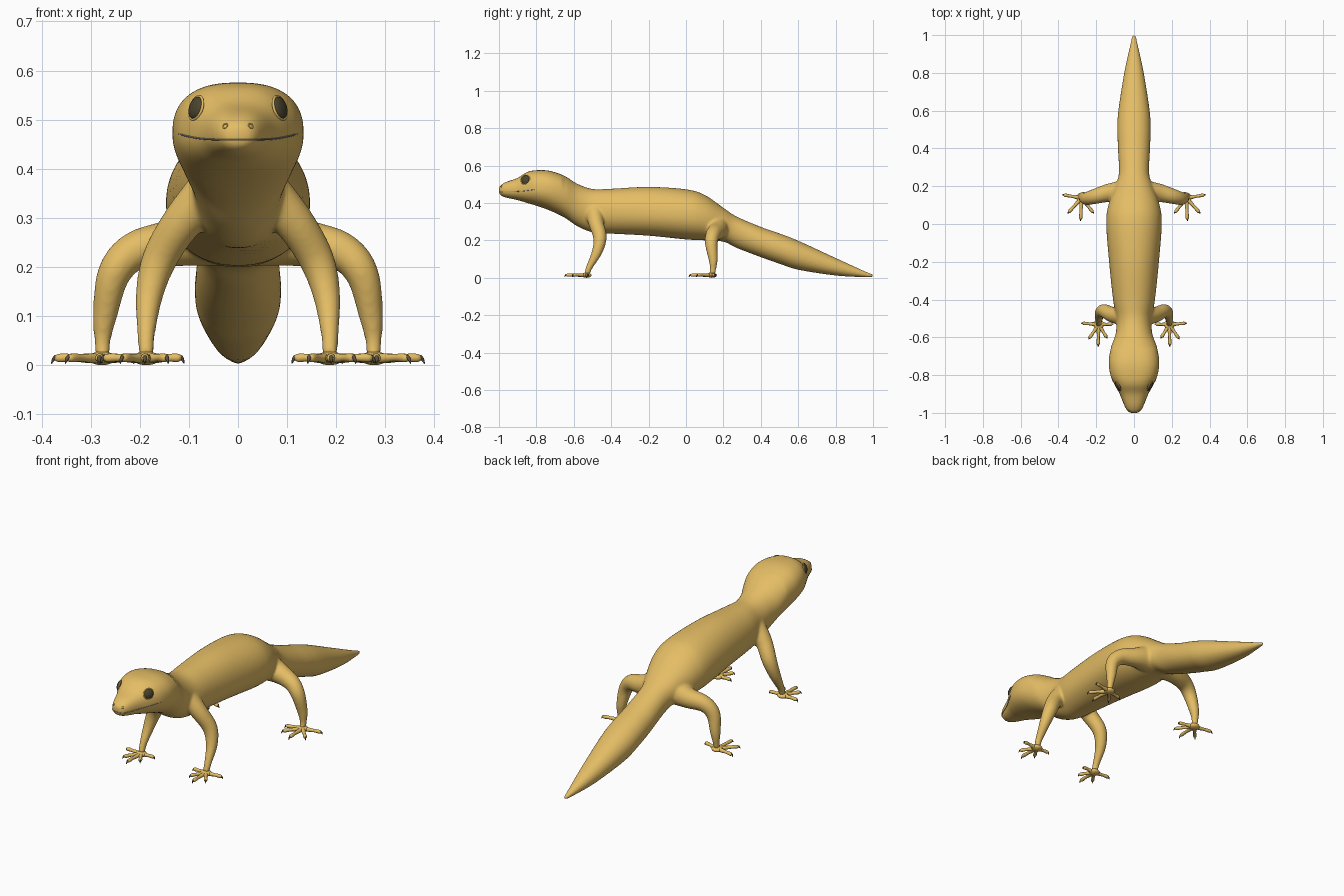
import bpy, bmesh, math
from mathutils import Vector, Matrix
from mathutils.bvhtree import BVHTree

if "Cube" in bpy.data.objects:
    bpy.data.objects.remove(bpy.data.objects["Cube"])


def material(name, rgb):
    m = bpy.data.materials.new(name)
    m.diffuse_color = (*rgb, 1)
    m.use_nodes = True
    m.node_tree.nodes["Principled BSDF"].inputs["Base Color"].default_value = m.diffuse_color
    return m


SKIN = material("tan skin", (0.78, 0.51, 0.13))
EYE = material("dark eye", (0.07, 0.06, 0.028))
LIP = material("grey mouth", (0.3, 0.29, 0.31))
CLAW = material("dark claw", (0.1, 0.085, 0.05))


def smooth_path(pts, n):
    """Catmull-Rom interpolation of tuples of any length."""
    v = [Vector(p) for p in pts]
    v = [v[0] * 2 - v[1]] + v + [v[-1] * 2 - v[-2]]
    out = []
    for i in range(1, len(v) - 2):
        a, b, c, d = v[i - 1:i + 3]
        for k in range(n):
            t = k / n
            out.append(0.5 * (2 * b + (c - a) * t + (2 * a - 5 * b + 4 * c - d) * t * t
                              + (3 * b - a - 3 * c + d) * t ** 3))
    return out + [v[-2]]


def skin_rings(bm, rings):
    """Join rings of points into a closed skin."""
    rows = [[bm.verts.new(p) for p in r] for r in rings]
    n = len(rows[0])
    for a, b in zip(rows, rows[1:]):
        for i in range(n):
            bm.faces.new((a[i], a[(i + 1) % n], b[(i + 1) % n], b[i]))
    bm.faces.new(rows[0][::-1])
    bm.faces.new(rows[-1])


def tube(bm, pts, ref, n=4, sides=16):
    """Round tube along (x, y, z, radius) points."""
    p = smooth_path(pts, n)
    pos, rad = [q.to_3d() for q in p], [q[3] for q in p]
    rings = []
    for i, c in enumerate(pos):
        t = (pos[min(i + 1, len(pos) - 1)] - pos[max(i - 1, 0)]).normalized()
        u = Vector(ref).cross(t).normalized()
        w = t.cross(u)
        rings.append([c + rad[i] * (u * math.cos(a) + w * math.sin(a))
                      for a in (2 * math.pi * k / sides for k in range(sides))])
    skin_rings(bm, rings)


def finish(bm, name, mat):
    bmesh.ops.recalc_face_normals(bm, faces=bm.faces[:])
    me = bpy.data.meshes.new(name)
    bm.to_mesh(me)
    bm.free()
    me.materials.append(mat)
    me.polygons.foreach_set("use_smooth", [True] * len(me.polygons))
    ob = bpy.data.objects.new(name, me)
    bpy.context.collection.objects.link(ob)
    return ob


# Body stations: y, widest height, half width, top, bottom
BODY = [(-1.0, .467, .014, .482, .453), (-.99, .467, .034, .496, .44),
        (-.96, .467, .051, .513, .428), (-.9, .468, .075, .534, .415),
        (-.85, .47, .102, .565, .4), (-.8, .475, .125, .575, .385),
        (-.73, .47, .134, .572, .36), (-.65, .45, .121, .545, .322),
        (-.58, .4, .097, .502, .275), (-.5, .36, .094, .475, .243),
        (-.4, .35, .111, .476, .236), (-.2, .34, .132, .486, .225),
        (0, .33, .147, .473, .205), (.1, .315, .136, .443, .2),
        (.2, .285, .1, .374, .193), (.27, .25, .08, .328, .16),
        (.4, .19, .085, .272, .11), (.5, .155, .088, .237, .075),
        (.6, .12, .083, .198, .043), (.8, .057, .052, .106, .012),
        (.95, .02, .02, .038, .003), (1.0, .011, .009, .019, .002)]
FRONT_LEG = [(.06, -.49, .35, .05), (.115, -.48, .29, .041), (.16, -.46, .215, .036),
             (.181, -.475, .14, .028), (.187, -.515, .06, .018), (.187, -.53, .02, .016)]
HIND_LEG = [(.05, .165, .27, .07), (.13, .165, .25, .05), (.21, .145, .232, .04),
            (.253, .135, .185, .034), (.271, .145, .1, .025), (.276, .145, .05, .017),
            (.276, .14, .02, .016)]

# Body and legs, fused into one smooth skin
bm = bmesh.new()
rings = []
for y, zm, w, top, bot in smooth_path(BODY, 6):
    e = 2 / (2.5 if y < -.65 else 2.1)
    ring = []
    for k in range(48):
        c, s = math.cos(k * math.pi / 24), math.sin(k * math.pi / 24)
        p = e if s > 0 else 2 / 2.1
        h = top - zm if s > 0 else zm - bot
        ring.append((w * math.copysign(abs(c) ** p, c), y,
                     zm + h * math.copysign(abs(s) ** p, s)))
    rings.append(ring)
skin_rings(bm, rings)
for side in (-1, 1):
    for leg in (FRONT_LEG, HIND_LEG):
        tube(bm, [(side * x, y, z, r) for x, y, z, r in leg], (0, 1, 0), 6, 20)
rough = finish(bm, "rough_body", SKIN)
rm = rough.modifiers.new("fuse", 'REMESH')
rm.mode, rm.voxel_size, rm.use_smooth_shade = 'VOXEL', 0.006, True
sm = rough.modifiers.new("soften", 'SMOOTH')
sm.factor, sm.iterations = 0.5, 10
dg = bpy.context.evaluated_depsgraph_get()
mesh = bpy.data.meshes.new_from_object(rough.evaluated_get(dg))
bpy.data.objects.remove(rough)
if not mesh.materials:
    mesh.materials.append(SKIN)
mesh.polygons.foreach_set("use_smooth", [True] * len(mesh.polygons))
body = bpy.data.objects.new("body_and_legs", mesh)
bpy.context.collection.objects.link(body)
tree = BVHTree.FromPolygons([v.co[:] for v in mesh.vertices],
                            [p.vertices[:] for p in mesh.polygons])

# Feet: flat palm, five spread toes, small claws
FEET = {"front": ((.187, -.532), [(.11, -.53), (.142, -.605), (.19, -.65), (.24, -.61), (.28, -.525)]),
        "hind": ((.277, .138), [(.19, .115), (.212, .055), (.283, .015), (.352, .055), (.38, .155)])}
for side, label in ((-1, "right"), (1, "left")):
    for kind, ((cx, cy), tips) in FEET.items():
        foot, claws = bmesh.new(), bmesh.new()
        bmesh.ops.create_uvsphere(foot, u_segments=20, v_segments=12, radius=1,
                                  matrix=Matrix.Translation((side * cx, cy, .014))
                                  @ Matrix.Diagonal((.028, .027, .014, 1)))
        for tx, ty in tips:
            def at(t, z, r):
                return (side * (cx + (tx - cx) * t), cy + (ty - cy) * t, z, r)
            tube(foot, [at(0, .014, .011), at(.3, .014, .010), at(.55, .015, .0078),
                        at(.75, .015, .009), at(.87, .014, .0085), at(.93, .012, .004)],
                 (0, 0, 1), 3, 10)
            tube(claws, [at(.86, .017, .004), at(.92, .016, .0045), at(.97, .010, .003),
                         at(1, .003, .0008)], (0, 0, 1), 3, 8)
        finish(foot, f"{kind}_{label}_foot", SKIN)
        finish(claws, f"{kind}_{label}_claws", CLAW)


def torus(bm, mat, major, minor):
    rows = []
    for i in range(24):
        a = i * math.pi / 12
        rows.append([bm.verts.new(mat @ Vector((
            (major + minor * math.cos(b)) * math.cos(a),
            (major + minor * math.cos(b)) * math.sin(a), minor * math.sin(b))))
            for b in (k * math.pi / 4 for k in range(8))])
    for i in range(24):
        r, q = rows[i], rows[(i + 1) % 24]
        for k in range(8):
            bm.faces.new((r[k], q[k], q[(k + 1) % 8], r[(k + 1) % 8]))


def on_skin(p, facing=None):
    """Frame on the skin near p, local z pointing outwards."""
    co, no, _, _ = tree.find_nearest(Vector(p))
    if no.dot(co - Vector((0, -.8, .47))) < 0:
        no = -no
    no = Vector(facing) if facing else no
    return Matrix.Translation(co) @ no.to_track_quat('Z', 'Y').to_matrix().to_4x4()


# Eyes with lids, and nostrils
for side, label in ((-1, "right"), (1, "left")):
    m = on_skin((side * .09, -.862, .527), (side * .85, -.45, .27))
    bm = bmesh.new()
    bmesh.ops.create_uvsphere(bm, u_segments=24, v_segments=16, radius=1,
                              matrix=m @ Matrix.Diagonal((.0245, .0235, .011, 1)))
    finish(bm, f"{label}_eye", EYE)
    bm = bmesh.new()
    torus(bm, m @ Matrix.Diagonal((1.03, .98, 1, 1)), .025, .003)
    finish(bm, f"{label}_eyelid", SKIN)
    bm = bmesh.new()
    torus(bm, on_skin((side * .027, -.99, .488)), .005, .0015)
    finish(bm, f"{label}_nostril", SKIN)

# Mouth line wrapped round the snout
path = []
for i in range(-24, 25):
    a = i / 24 * math.radians(85)
    z = .459 + .012 * abs(i / 24) - .003 * math.sin(abs(i) / 24 * math.pi)
    d = Vector((math.sin(a), -math.cos(a), 0))
    hit = tree.ray_cast(Vector((0, -.8, z)) + d * .5, -d)[0]
    if hit:
        path.append((*hit, .0017 if abs(i) < 23 else .0008))
bm = bmesh.new()
tube(bm, path, (0, 0, 1), 2, 8)
finish(bm, "mouth_line", LIP)
